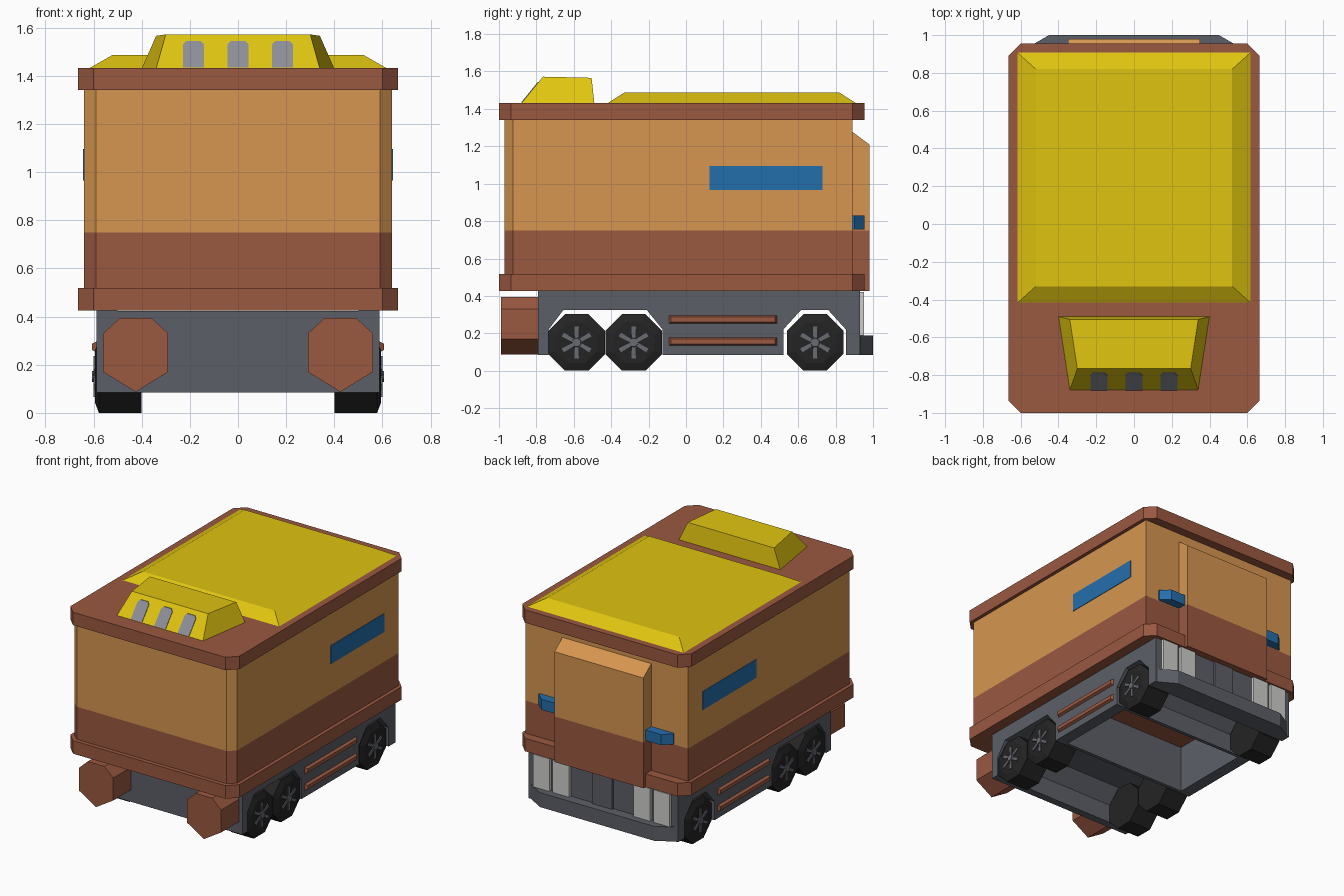
import bpy, bmesh, math

if "Cube" in bpy.data.objects:
    bpy.data.objects.remove(bpy.data.objects["Cube"])


def mat(name, r, g, b):
    m = bpy.data.materials.new(name)
    lin = [((c / 255 + 0.055) / 1.055) ** 2.4 for c in (r, g, b)]
    m.diffuse_color = (*lin, 1)
    m.use_nodes = True
    m.node_tree.nodes["Principled BSDF"].inputs["Base Color"].default_value = m.diffuse_color
    return m


ORANGE = mat("orange", 214, 150, 80)
BROWN = mat("brown", 154, 88, 64)
YELLOW = mat("yellow", 223, 196, 16)
GREY = mat("chassis grey", 92, 95, 103)
BLACK = mat("tyre black", 36, 36, 36)
BLUE = mat("blue", 36, 110, 172)
LIGHT = mat("lamp grey", 206, 206, 204)
WINDOW = mat("window grey", 142, 143, 152)
HUB = mat("hub grey", 104, 107, 114)


def loft(name, a, b, m):
    """Closed flat-faced solid between two loops with equal point counts."""
    bm = bmesh.new()
    va, vb = [bm.verts.new(p) for p in a], [bm.verts.new(p) for p in b]
    n = len(a)
    bm.faces.new(va)
    bm.faces.new(vb)
    for i in range(n):
        j = (i + 1) % n
        bm.faces.new((va[i], va[j], vb[j], vb[i]))
    bmesh.ops.recalc_face_normals(bm, faces=bm.faces)
    me = bpy.data.meshes.new(name)
    bm.to_mesh(me)
    bm.free()
    me.materials.append(m)
    ob = bpy.data.objects.new(name, me)
    bpy.context.collection.objects.link(ob)
    return ob


def prism(name, axis, pts, lo, hi, m):
    """Extrude a 2D profile along x (y,z), y (x,z) or z (x,y)."""
    def put(p, t):
        q = list(p)
        q.insert("xyz".index(axis), t)
        return q
    return loft(name, [put(p, lo) for p in pts], [put(p, hi) for p in pts], m)


def rect(a0, a1, b0, b1):
    return [(a0, b0), (a1, b0), (a1, b1), (a0, b1)]


def box(name, x0, x1, y0, y1, z0, z1, m):
    return prism(name, "z", rect(x0, x1, y0, y1), z0, z1, m)


def mirror(ob):
    md = ob.modifiers.new("mirror", "MIRROR")
    md.use_axis = (True, False, False)
    return ob


# Body: front corners chamfered, brown lower half and orange upper half
body = [(-0.64, 0.89), (-0.64, -0.925), (-0.59, -0.97),
        (0.59, -0.97), (0.64, -0.925), (0.64, 0.89)]
prism("body_lower", "z", body, 0.43, 0.75, BROWN)
prism("body_upper", "z", body, 0.75, 1.40, ORANGE)

# Trim slabs at the roof and floor
trim = [(-0.665, 0.89), (-0.665, -0.935), (-0.60, -1.0), (0.60, -1.0),
        (0.665, -0.935), (0.665, 0.89), (0.60, 0.955), (-0.60, 0.955)]
prism("roof_trim", "z", trim, 1.34, 1.432, BROWN)
prism("floor_trim", "z", trim, 0.425, 0.518, BROWN)

# Rear door, sloping at its top
prism("door_lower", "x", rect(0.88, 0.98, 0.425, 0.75), -0.35, 0.35, BROWN)
prism("door_upper", "x", [(0.88, 0.75), (0.98, 0.75), (0.98, 1.21), (0.88, 1.285)],
      -0.35, 0.35, ORANGE)

# Blue side stripes and rear lamps
mirror(box("side_stripe", 0.637, 0.644, 0.125, 0.73, 0.965, 1.095, BLUE))
mirror(prism("rear_marker", "z", [(0.34, 0.88), (0.53, 0.88), (0.53, 0.90),
                                  (0.47, 0.955), (0.34, 0.955)], 0.755, 0.83, BLUE))

# Raised yellow roof panel
loft("roof_panel",
     [(x, y, 1.43) for x, y in rect(-0.62, 0.62, -0.42, 0.91)],
     [(x, y, 1.487) for x, y in rect(-0.52, 0.52, -0.33, 0.82)], YELLOW)

# Roof cabin with three windows on its sloping front
loft("roof_cabin",
     [(-0.34, -0.88, 1.43), (0.34, -0.88, 1.43), (0.40, -0.49, 1.43), (-0.40, -0.49, 1.43)],
     [(-0.30, -0.765, 1.572), (0.30, -0.765, 1.572),
      (0.34, -0.505, 1.566), (-0.34, -0.505, 1.566)], YELLOW)
shape = [(-0.044, 1.435), (0.044, 1.435), (0.044, 1.53), (0.03, 1.545),
         (-0.03, 1.545), (-0.044, 1.53)]
for i in (-1, 0, 1):
    def on_slope(off):
        return [(x + 0.185 * i, -0.88 + (z - 1.43) * 0.81 + off, z) for x, z in shape]
    loft("cabin_window", on_slope(-0.005), on_slope(0.003), WINDOW)

# Chassis side skirts with wheel arches
arch_f = [(-0.735, 0.085), (-0.735, 0.22), (-0.655, 0.325),
          (-0.21, 0.325), (-0.125, 0.22), (-0.125, 0.085)]
arch_r = [(0.52, 0.085), (0.52, 0.22), (0.615, 0.325),
          (0.76, 0.325), (0.855, 0.22), (0.855, 0.085)]
skirt = [(-0.79, 0.43), (-0.79, 0.085)] + arch_f + arch_r + [(0.93, 0.085), (0.93, 0.43)]
mirror(prism("side_skirt", "x", skirt, 0.50, 0.588, GREY))
# Arch tunnels between the skirts, leaving the middle open
prism("front_tunnel", "x", [(-0.79, 0.424), (-0.79, 0.085)] + arch_f
      + [(-0.10, 0.085), (-0.10, 0.424)], -0.50, 0.50, GREY)
prism("rear_tunnel", "x", [(0.495, 0.424), (0.495, 0.085)] + arch_r
      + [(0.93, 0.085), (0.93, 0.424)], -0.50, 0.50, GREY)

# Brown rails along the skirts
for z in (0.13, 0.248):
    h = 0.052
    mirror(loft("side_rail",
                [(0.58, y, w) for y, w in rect(-0.095, 0.49, z, z + h)],
                [(0.606, y, w) for y, w in rect(-0.08, 0.475, z + 0.013, z + h - 0.013)],
                BROWN))

# Front buffers
buffer = [(0.29, 0.33), (0.29, 0.17), (0.425, 0.087), (0.56, 0.17),
          (0.56, 0.33), (0.49, 0.395), (0.36, 0.395)]
mirror(prism("front_buffer", "y", buffer, -0.99, -0.785, BROWN))

# Rear bumper, lamp panels and centre panel
prism("rear_bumper", "z", [(-0.588, 0.92), (0.588, 0.92), (0.45, 1.0), (-0.45, 1.0)],
      0.085, 0.188, GREY)
for x in (0.255, 0.41):
    mirror(box("rear_lamp", x, x + 0.128, 0.92, 0.952, 0.18, 0.42, LIGHT))
box("rear_centre_panel", -0.08, 0.08, 0.92, 0.945, 0.18, 0.42, GREY)


# Wheels: octagonal tyres with spoked hubs
def ring(n, r, x, y, z=0.151, turn=0.5):
    return [(x, y + r * math.cos((i + turn) * math.tau / n),
             z + r * math.sin((i + turn) * math.tau / n)) for i in range(n)]


for y in (-0.585, -0.28, 0.69):
    R = 0.151 / math.cos(math.pi / 8)
    mirror(loft("tyre", ring(8, R, 0.40, y), ring(8, R, 0.578, y), BLACK))
    mirror(loft("tyre_wall", ring(8, R, 0.578, y), ring(8, R * 0.72, 0.594, y), BLACK))
    mirror(loft("hub", ring(8, 0.028, 0.58, y), ring(8, 0.024, 0.607, y), HUB))
    for k in range(6):
        a = math.pi / 2 + k * math.tau / 6
        c, s = math.cos(a), math.sin(a)
        pts = [(y + r * c - w * s, 0.151 + r * s + w * c)
               for r, w in ((0.02, -0.009), (0.085, -0.012), (0.085, 0.012), (0.02, 0.009))]
        mirror(prism("spoke", "x", pts, 0.588, 0.601, HUB))
